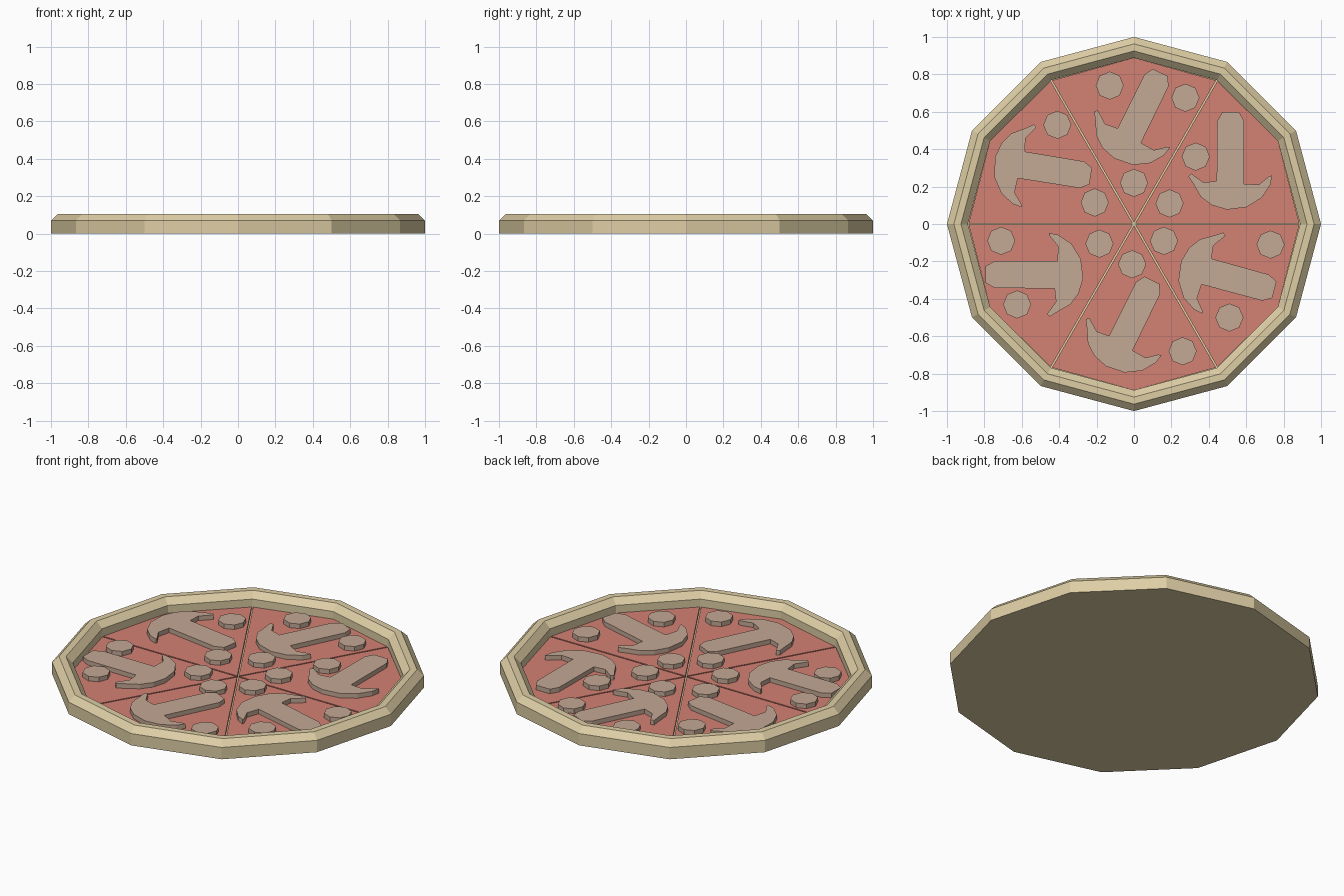
import bpy, bmesh, math
from math import cos, sin, pi, radians

if "Cube" in bpy.data.objects:
    bpy.data.objects.remove(bpy.data.objects["Cube"])


def material(name, rgb):
    m = bpy.data.materials.new(name)
    lin = [(c / 255 / 12.92) if c < 10 else ((c / 255 + 0.055) / 1.055) ** 2.4 for c in rgb]
    m.diffuse_color = (*lin, 1)
    m.use_nodes = True
    m.node_tree.nodes["Principled BSDF"].inputs["Base Color"].default_value = m.diffuse_color
    return m


CRUST = material("crust_tan", (222, 206, 165))
SAUCE = material("sauce_red", (212, 129, 116))
TOPPING = material("topping_beige", (196, 168, 149))


def finish(bm, name, mat):
    bmesh.ops.recalc_face_normals(bm, faces=bm.faces)
    me = bpy.data.meshes.new(name)
    bm.to_mesh(me)
    bm.free()
    me.materials.append(mat)
    ob = bpy.data.objects.new(name, me)
    bpy.context.collection.objects.link(ob)
    return ob


def prism(name, pts, z0, z1, mat):
    """Extrude a flat outline from z0 up to z1."""
    bm = bmesh.new()
    face = bm.faces.new([bm.verts.new((x, y, z0)) for x, y in pts])
    up = bmesh.ops.extrude_face_region(bm, geom=[face])
    for v in up["geom"]:
        if isinstance(v, bmesh.types.BMVert):
            v.co.z = z1
    return finish(bm, name, mat)


# Twelve-sided crust: bevelled rim with a recessed floor
SIDES = 12
profile = [(1, 0), (1, 0.07), (0.963, 0.105), (0.925, 0.105), (0.888, 0.07), (0.888, 0.012)]
bm = bmesh.new()
rings = [[bm.verts.new((r * cos(2 * pi * i / SIDES), r * sin(2 * pi * i / SIDES), z))
          for i in range(SIDES)] for r, z in profile]
for a, b in zip(rings, rings[1:]):
    for i in range(SIDES):
        j = (i + 1) % SIDES
        bm.faces.new((a[i], a[j], b[j], b[i]))
bm.faces.new(rings[0])
bm.faces.new(rings[-1])
finish(bm, "crust", CRUST)

# Six sauce slices separated by narrow cuts
GAP = 0.004
R = 0.888
for k in range(6):
    a = k * pi / 3
    mid = a + pi / 6
    shift = GAP / sin(pi / 6)
    s = R - shift * 0.5
    tip = (shift * cos(mid), shift * sin(mid))
    left = (s * cos(a) - GAP * sin(a), s * sin(a) + GAP * cos(a))
    e = a + pi / 3
    right = (s * cos(e) + GAP * sin(e), s * sin(e) - GAP * cos(e))
    prism(f"sauce_slice_{k + 1}", [tip, left, (R * cos(mid), R * sin(mid)), right],
          0.01, 0.025, SAUCE)

# Mushroom slices: origin where the stem meets the cap, stem along +y
mushroom = [(-.075, .01), (-.072, .33), (-.045, .378), (.045, .378), (.072, .33), (.072, -.005),
            (.15, -.01), (.205, .035), (.222, .04), (.212, -.01), (.165, -.08), (.085, -.13),
            (-.02, -.143), (-.1, -.12), (-.16, -.075), (-.2, -.005), (-.226, .035),
            (-.212, .05), (-.145, .002)]
places = [(.517, .22, 0), (-.025, .47, -26), (-.605, .315, -99),
          (-.415, -.27, 90), (-.07, -.64, -26), (.385, -.255, -105)]
for k, (x, y, deg) in enumerate(places):
    c, s = cos(radians(deg)), sin(radians(deg))
    prism(f"mushroom_slice_{k + 1}",
          [(x + px * c - py * s, y + px * s + py * c) for px, py in mushroom],
          0.02, 0.052, TOPPING)

# Octagonal round toppings
spots = [(-.13, .74), (.275, .675), (-.41, .53), (.33, .36), (0, .22), (-.21, .115),
         (.19, .11), (-.71, -.09), (-.185, -.105), (-.01, -.215), (.16, -.09),
         (.73, -.11), (-.625, -.43), (.51, -.5), (.26, -.68)]
for k, (x, y) in enumerate(spots):
    prism(f"round_topping_{k + 1}",
          [(x + .075 * cos(i * pi / 4), y + .075 * sin(i * pi / 4)) for i in range(8)],
          0.02, 0.052, TOPPING)
